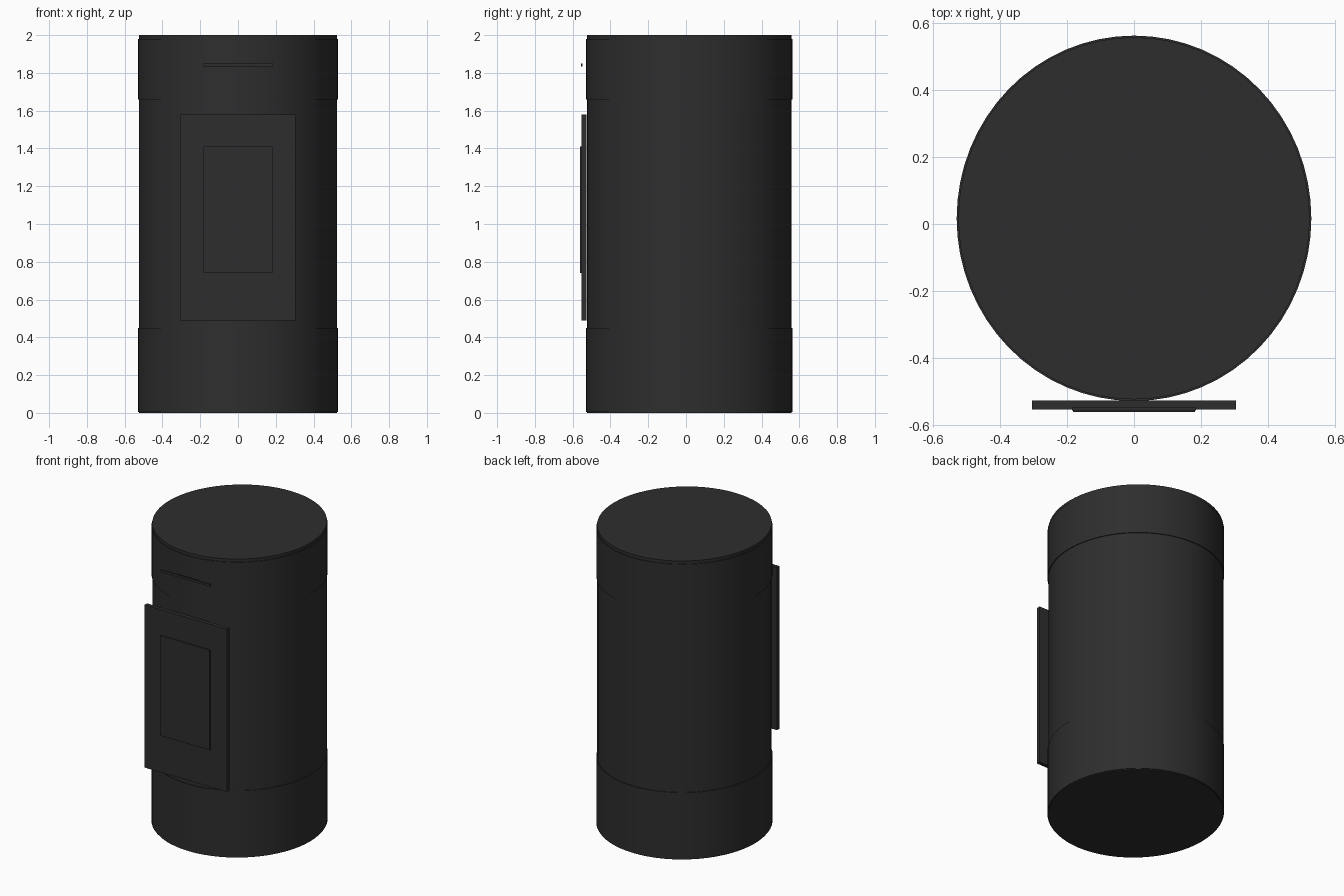
import bpy, bmesh, math

if "Cube" in bpy.data.objects:
    bpy.data.objects.remove(bpy.data.objects["Cube"])

charcoal = bpy.data.materials.new("charcoal")
charcoal.diffuse_color = (0.027, 0.027, 0.027, 1)
charcoal.use_nodes = True
charcoal.node_tree.nodes["Principled BSDF"].inputs["Base Color"].default_value = charcoal.diffuse_color

RX, RY, CY, SIDES = 0.53, 0.546, 0.017, 64


def finish(name, bm):
    bmesh.ops.recalc_face_normals(bm, faces=bm.faces)
    mesh = bpy.data.meshes.new(name)
    bm.to_mesh(mesh)
    bm.free()
    mesh.materials.append(charcoal)
    obj = bpy.data.objects.new(name, mesh)
    bpy.context.collection.objects.link(obj)
    return obj


def lathe(name, profile):
    """Closed, slightly oval shell from (inset, height) pairs."""
    bm = bmesh.new()
    rings = []
    for inset, z in profile:
        rings.append([bm.verts.new(((RX - inset) * math.cos(a), CY + (RY - inset) * math.sin(a), z))
                      for a in (2 * math.pi * i / SIDES for i in range(SIDES))])
    for low, high in zip(rings, rings[1:]):
        for i in range(SIDES):
            j = (i + 1) % SIDES
            bm.faces.new((low[i], low[j], high[j], high[i]))
    bm.faces.new(rings[0])
    bm.faces.new(rings[-1])
    obj = finish(name, bm)
    bpy.ops.object.select_all(action='DESELECT')
    obj.select_set(True)
    bpy.context.view_layer.objects.active = obj
    bpy.ops.object.shade_smooth_by_angle(angle=math.radians(30))


def plate(name, half_x, y0, y1, z0, z1):
    bm = bmesh.new()
    bmesh.ops.create_cube(bm, size=1)
    bmesh.ops.scale(bm, vec=(2 * half_x, y1 - y0, z1 - z0), verts=bm.verts)
    bmesh.ops.translate(bm, vec=(0, (y0 + y1) / 2, (z0 + z1) / 2), verts=bm.verts)
    finish(name, bm)


# Drum: wide base band, recessed middle, wide upper band, recessed lid
STEP = 0.005
lathe("drum_body", [(STEP, 0), (STEP, 0.006), (0, 0.006), (0, 0.45), (STEP, 0.45),
                    (STEP, 1.66), (0, 1.66), (0, 1.98), (STEP, 1.98), (STEP, 2.0)])

# Flat front door with its window, and the thin slot bar above
plate("front_door", 0.305, -0.554, -0.528, 0.49, 1.58)
plate("door_window", 0.183, -0.562, -0.554, 0.74, 1.41)
plate("slot_bar", 0.185, -0.557, -0.549, 1.833, 1.849)
